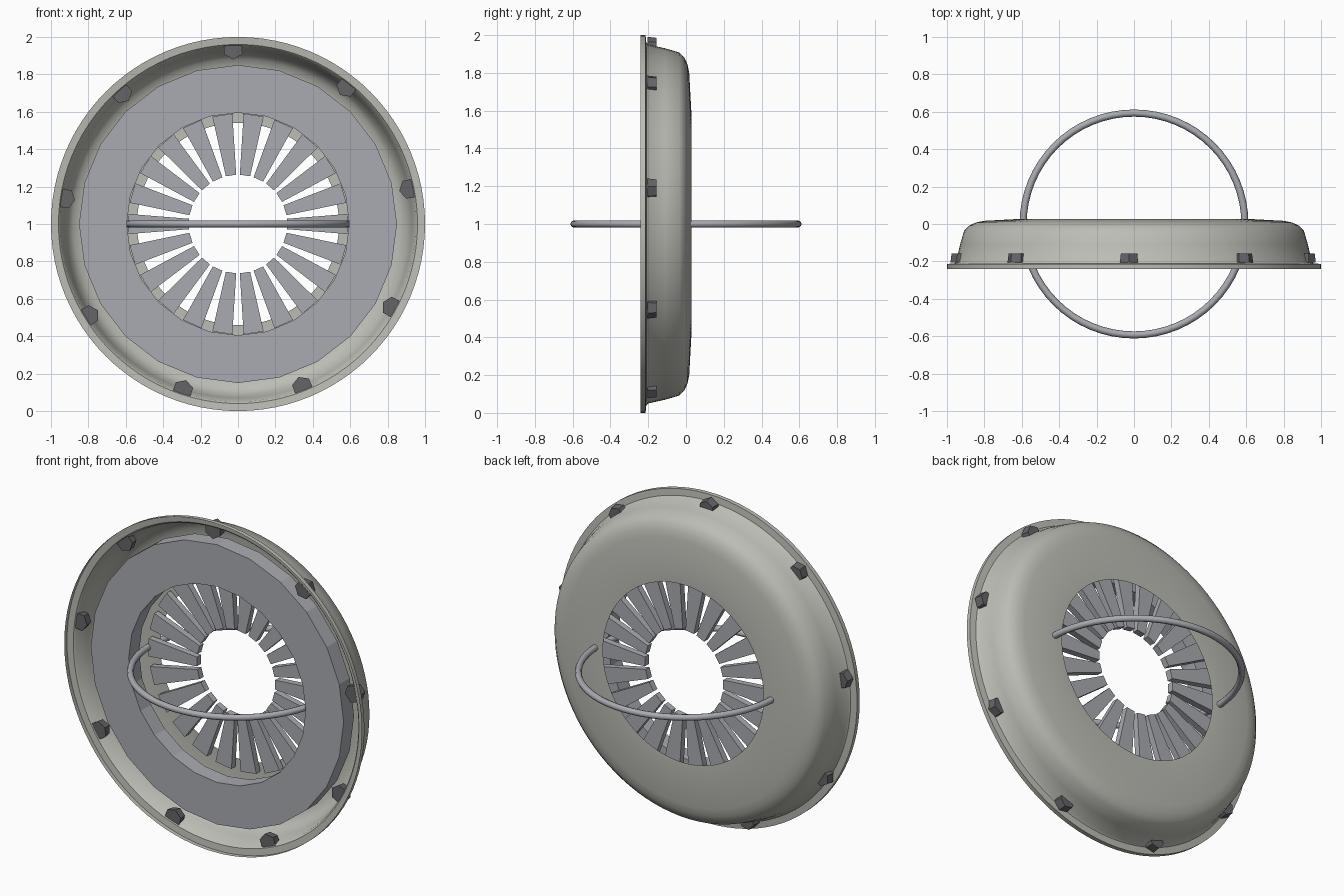
import bpy, bmesh, math
from mathutils import Vector

if "Cube" in bpy.data.objects:
    bpy.data.objects.remove(bpy.data.objects["Cube"])

CENTRE_Z = 1.0


def material(name, rgb):
    m = bpy.data.materials.new(name)
    m.diffuse_color = (*rgb, 1)
    m.use_nodes = True
    m.node_tree.nodes["Principled BSDF"].inputs["Base Color"].default_value = m.diffuse_color
    return m


BEIGE = material("painted_shell", (0.50, 0.51, 0.46))
METAL = material("grey_metal", (0.40, 0.41, 0.44))
DARK = material("dark_bolt", (0.13, 0.13, 0.14))


def add_object(name, bm, mat, smooth=None):
    bmesh.ops.recalc_face_normals(bm, faces=bm.faces)
    mesh = bpy.data.meshes.new(name)
    bm.to_mesh(mesh)
    bm.free()
    ob = bpy.data.objects.new(name, mesh)
    bpy.context.collection.objects.link(ob)
    mesh.materials.append(mat)
    if smooth:
        bpy.ops.object.select_all(action='DESELECT')
        ob.select_set(True)
        bpy.context.view_layer.objects.active = ob
        bpy.ops.object.shade_smooth_by_angle(angle=math.radians(smooth))
    return ob


def polar(r, a, y):
    """Point at radius r, clockwise angle a from the top, depth y."""
    return Vector((r * math.sin(a), y, CENTRE_Z + r * math.cos(a)))


def lathe(name, profile, steps, mat, closed=False, smooth=None):
    """Revolve (radius, y) points about the wheel axis."""
    bm = bmesh.new()
    rings = [[bm.verts.new(polar(r, 2 * math.pi * i / steps, y))
              for i in range(steps)] for r, y in profile]
    pairs = list(zip(rings, rings[1:]))
    if closed:
        pairs.append((rings[-1], rings[0]))
    for a, b in pairs:
        for i in range(steps):
            j = (i + 1) % steps
            bm.faces.new((a[i], a[j], b[j], b[i]))
    return add_object(name, bm, mat, smooth)


def loft(bm, lower, upper):
    """Close a prism between two matching outlines."""
    a = [bm.verts.new(p) for p in lower]
    b = [bm.verts.new(p) for p in upper]
    bm.faces.new(a)
    bm.faces.new(b)
    for i in range(len(a)):
        j = (i + 1) % len(a)
        bm.faces.new((a[i], a[j], b[j], b[i]))


# Dished outer shell with rim flange
lathe("outer_shell", [(0.54, 0.026), (0.60, 0.028), (0.80, 0.017), (0.845, 0.008),
                      (0.88, -0.008), (0.908, -0.035), (0.93, -0.11), (0.95, -0.2),
                      (0.96, -0.21), (1.0, -0.214), (1.0, -0.24)],
      96, BEIGE, smooth=35)

# Faceted inner ring plate
lathe("inner_plate", [(0.85, -0.2), (0.595, -0.2), (0.595, -0.1), (0.85, -0.1)],
      24, METAL, closed=True)

# Radial vent blades
bm = bmesh.new()
BLADES = 22
for k in range(BLADES):
    a = 2 * math.pi * (k + 0.5) / BLADES
    side = Vector((math.cos(a), 0, -math.sin(a)))

    def outline(y):
        return [polar(r, a, y) + side * w for r, w in
                ((0.262, -0.028), (0.262, 0.028), (0.588, 0.054), (0.588, -0.054))]
    loft(bm, outline(-0.02), outline(0.018))
add_object("vent_blades", bm, METAL)

# Hexagonal bolts around the rim
bm = bmesh.new()
for k in range(9):
    a = math.radians(40 * k - 1.6)
    c = polar(0.936, a, 0)

    def hexagon(r, y):
        return [c + Vector((r * math.sin(a + i * math.pi / 3), y,
                            r * math.cos(a + i * math.pi / 3))) for i in range(6)]
    loft(bm, hexagon(0.056, -0.205), hexagon(0.05, -0.157))
add_object("rim_bolts", bm, DARK)

# Horizontal hoop passing through the opening
bpy.ops.mesh.primitive_torus_add(location=(0, 0, CENTRE_Z), major_radius=0.593,
                                 minor_radius=0.019, major_segments=64,
                                 minor_segments=8)
hoop = bpy.context.object
hoop.name = "hoop"
hoop.data.materials.append(METAL)
bpy.ops.object.shade_smooth_by_angle(angle=math.radians(50))
